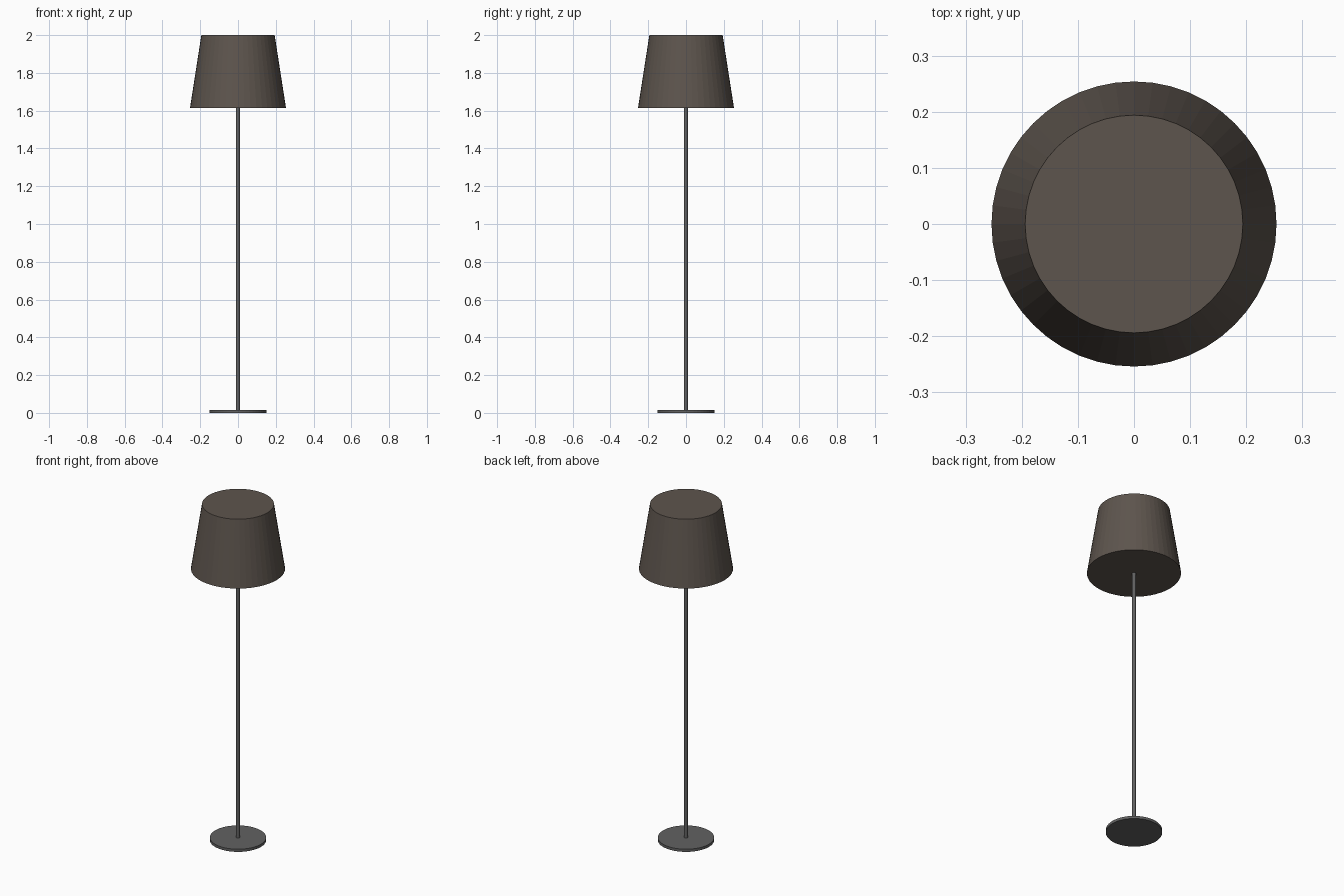
import bpy

if "Cube" in bpy.data.objects:
    bpy.data.objects.remove(bpy.data.objects["Cube"])


def material(name, rgb):
    m = bpy.data.materials.new(name)
    m.diffuse_color = (*rgb, 1)
    m.use_nodes = True
    m.node_tree.nodes["Principled BSDF"].inputs["Base Color"].default_value = m.diffuse_color
    return m


def frustum(name, r_bottom, r_top, z0, z1, sides, mat):
    bpy.ops.mesh.primitive_cone_add(vertices=sides, radius1=r_bottom, radius2=r_top,
                                    depth=z1 - z0, location=(0, 0, (z0 + z1) / 2))
    ob = bpy.context.object
    ob.name = name
    ob.data.materials.append(mat)
    return ob


metal = material("dark_metal", (0.12, 0.12, 0.12))
fabric = material("brown_fabric", (0.11, 0.09, 0.075))

# Round floor plate
frustum("base", 0.152, 0.152, 0, 0.016, 48, metal)
# Thin upright, ending inside the shade
frustum("pole", 0.01, 0.01, 0.01, 1.63, 24, metal)
# Tapered, closed shade
frustum("shade", 0.254, 0.194, 1.615, 2.0, 48, fabric)
